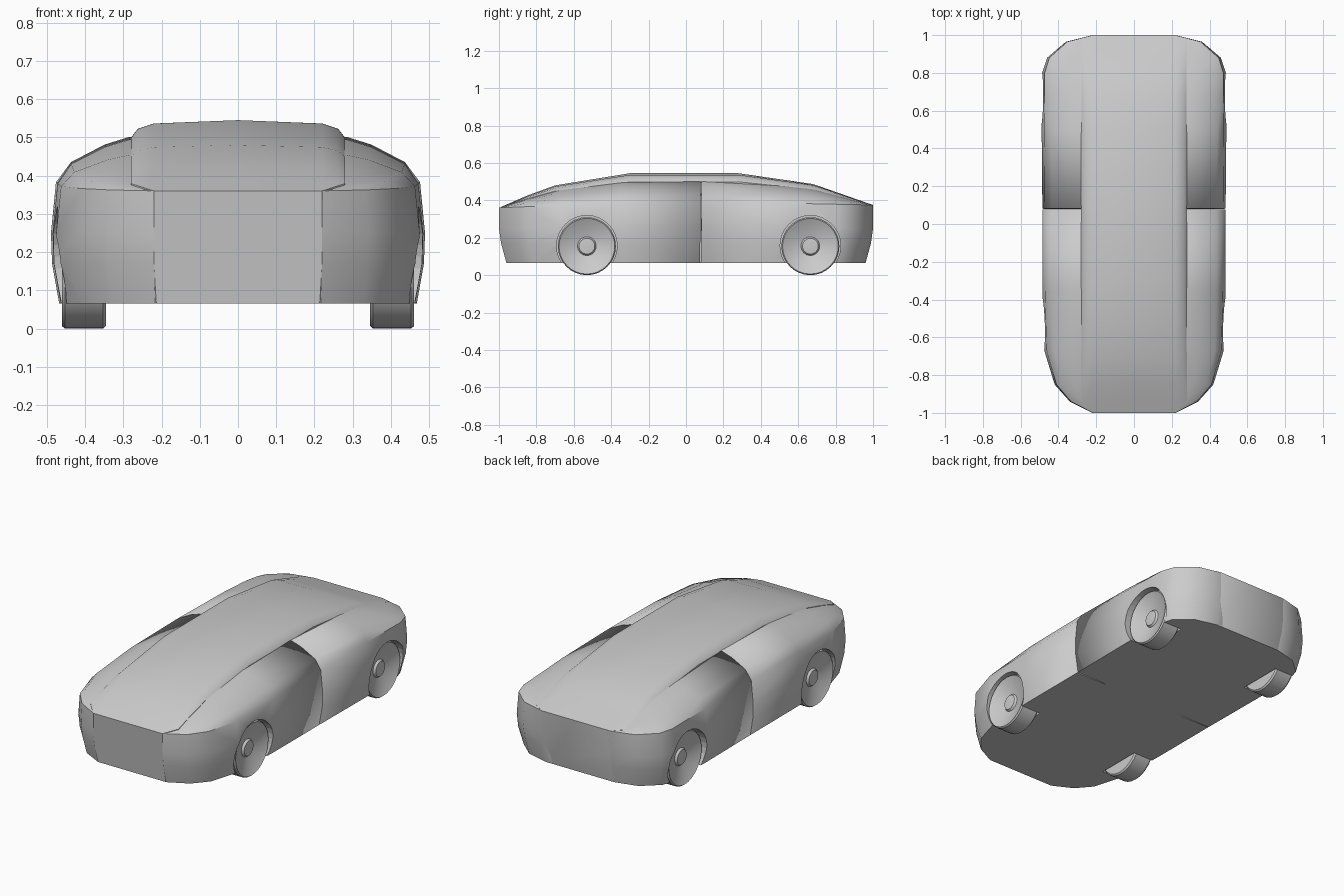
import bpy, bmesh, math

if "Cube" in bpy.data.objects:
    bpy.data.objects.remove(bpy.data.objects["Cube"])

BOTTOM = 0.065
ROOF = [(-1, .36), (-.85, .425), (-.7, .48), (-.3, .545), (.28, .545), (.68, .487), (1, .375)]
WIDTH = [(-1, .22), (-.94, .34), (-.85, .42), (-.67, .475), (-.3, .486), (.08, .485),
         (.5, .489), (.8, .486), (.88, .46), (.965, .36), (1, .22)]


def lerp_table(table, y):
    for (a, va), (b, vb) in zip(table, table[1:]):
        if y <= b:
            return va + (vb - va) * (y - a) / (b - a)
    return table[-1][1]


def edge_height(y):
    return .3675 + .0075 * y


def make_object(name, bm, angle=35):
    bmesh.ops.remove_doubles(bm, verts=bm.verts, dist=1e-5)
    bmesh.ops.recalc_face_normals(bm, faces=bm.faces)
    me = bpy.data.meshes.new(name)
    bm.to_mesh(me)
    bm.free()
    ob = bpy.data.objects.new(name, me)
    bpy.context.collection.objects.link(ob)
    bpy.ops.object.select_all(action='DESELECT')
    bpy.context.view_layer.objects.active = ob
    ob.select_set(True)
    bpy.ops.object.shade_smooth_by_angle(angle=math.radians(angle))
    return ob


def loft(name, rings):
    bm = bmesh.new()
    rows = [[bm.verts.new(p) for p in ring] for ring in rings]
    n = len(rows[0])
    for a, b in zip(rows, rows[1:]):
        for i in range(n):
            j = (i + 1) % n
            bm.faces.new((a[i], a[j], b[j], b[i]))
    bm.faces.new(rows[0])
    bm.faces.new(rows[-1])
    return make_object(name, bm)


# lower edge tucks in at nose and tail
def tuck(y, z):
    return y * (1 - .04 * min(1, max(0, (.25 - z) / .185)) ** 1.5)


# central body: nose, windscreen, roof and tail in one strip
def spine_ring(y):
    w, t, e = lerp_table(WIDTH, y), lerp_table(ROOF, y), edge_height(y)
    half = [(0, t)] + [(min(x, w), e + (t - e) * f)
                       for x, f in ((.22, .95), (.262, .87), (.28, .74))]
    half += [(min(.28, w), z) for z in (.25, .17)] + [(min(.28, w) * .97, BOTTOM)]
    pts = half + [(-x, z) for x, z in reversed(half[1:])]
    return [(x, tuck(y, z), z) for x, z in pts]


loft("central_body", [spine_ring(y) for y in
     (-1, -.94, -.85, -.7, -.5, -.3, 0, .28, .5, .68, .8, .88, .965, 1)])


# fender cross-section, from hidden inner edge out and down to the sill
def fender_ring(y, side):
    w, t, e = lerp_table(WIDTH, y), lerp_table(ROOF, y), edge_height(y)
    inner = min(.2, w * .8)
    at = lambda g: inner + (w - inner) * g
    pts = [(at(g), e + (t - e) * f) for g, f in
           ((0, .76), (.3, .75), (.52, .64), (.83, .38), (.955, .08))]
    pts += [(at(1), .25), (at(.99), .17), (at(.925), BOTTOM), (inner, BOTTOM)]
    return [(side * x, tuck(y, z), z) for x, z in pts]


# lathe around the x axis, used for wheels and arch cutters
def lathe(name, profile, side, y, z, steps=32):
    bm = bmesh.new()
    rows = []
    for k in range(steps):
        a = math.tau * k / steps
        rows.append([bm.verts.new((side * x, y + r * math.cos(a), z + r * math.sin(a)))
                     for r, x in profile])
    for k in range(steps):
        a, b = rows[k], rows[(k + 1) % steps]
        for i in range(len(profile) - 1):
            vs = (a[i], a[i + 1], b[i + 1], b[i])
            bm.faces.new(vs)
    bmesh.ops.remove_doubles(bm, verts=bm.verts, dist=1e-5)
    bmesh.ops.dissolve_degenerate(bm, edges=bm.edges, dist=1e-6)
    return make_object(name, bm)


WHEEL = [(0, .345), (.147, .345), (.155, .353), (.155, .452), (.149, .46),
         (.142, .455), (.05, .428), (.042, .44), (0, .443)]
ARCH = [(0, .335), (.162, .335), (.162, .6), (0, .6)]
FRONT = (-1, -.94, -.85, -.67, -.35, .077)
REAR = (.082, .5, .68, .8, .88, .965, 1)

for side, word in ((1, "right"), (-1, "left")):
    for end, stations, wheel_y in (("front", FRONT, -.53), ("rear", REAR, .665)):
        fender = loft(f"{end}_fender_{word}", [fender_ring(y, side) for y in stations])
        # soft shading across the panel gap in the middle
        me = fender.data
        for e in me.edges:
            vs = [me.vertices[i].co for i in e.vertices]
            if all(abs(v.y - .08) < .01 for v in vs) and max(v.z for v in vs) > .07:
                e.use_edge_sharp = False
        # wheel arch
        cutter = lathe("arch_cutter", ARCH, side, wheel_y, .157)
        for p in cutter.data.polygons:
            p.use_smooth = False
        cutter.hide_render = True
        mod = fender.modifiers.new("arch", 'BOOLEAN')
        mod.operation = 'DIFFERENCE'
        mod.solver = 'EXACT'
        mod.object = cutter
        bpy.context.view_layer.objects.active = fender
        bpy.ops.object.modifier_apply(modifier=mod.name)
        bpy.data.objects.remove(cutter)
        lathe(f"{end}_wheel_{word}", WHEEL, side, wheel_y, .155)
